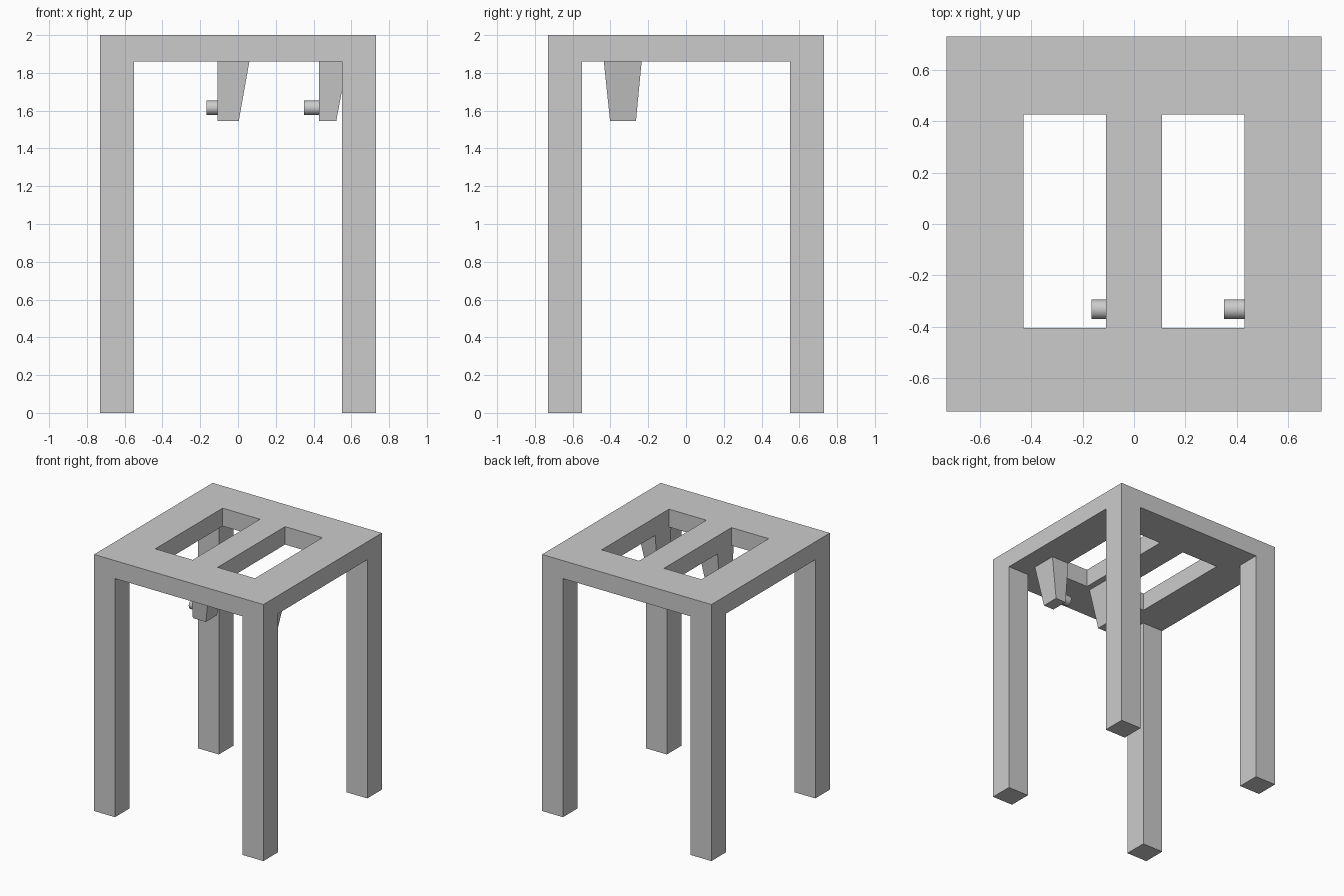
import bpy, bmesh, math

cube = bpy.data.objects.get("Cube")
if cube:
    bpy.data.objects.remove(cube, do_unlink=True)

grey = bpy.data.materials.new("plain_grey")
grey.use_nodes = True
colour = (0.6, 0.6, 0.6, 1)
grey.diffuse_color = colour
grey.node_tree.nodes["Principled BSDF"].inputs["Base Color"].default_value = colour

HALF, HEIGHT, UNDERSIDE, LEG = 0.73, 2.0, 1.86, 0.18


def finish(name, bm):
    bmesh.ops.recalc_face_normals(bm, faces=bm.faces)
    mesh = bpy.data.meshes.new(name)
    bm.to_mesh(mesh)
    bm.free()
    mesh.materials.append(grey)
    obj = bpy.data.objects.new(name, mesh)
    bpy.context.collection.objects.link(obj)
    return obj


def frustum(name, bottom, top, z0, z1):
    """Block between two rectangles given as (x0, x1, y0, y1)."""
    bm = bmesh.new()
    rings = []
    for (x0, x1, y0, y1), z in ((bottom, z0), (top, z1)):
        corners = ((x0, y0), (x1, y0), (x1, y1), (x0, y1))
        rings.append([bm.verts.new((x, y, z)) for x, y in corners])
    low, high = rings
    bm.faces.new(low[::-1])
    bm.faces.new(high)
    for i in range(4):
        j = (i + 1) % 4
        bm.faces.new((low[i], low[j], high[j], high[i]))
    return finish(name, bm)


# Table frame: a grid of cells with two slots left open, top and four legs in one shell
xs = (-HALF, LEG - HALF, -0.43, -0.108, 0.108, 0.43, HALF - LEG, HALF)
ys = (-HALF, LEG - HALF, -0.405, 0.425, HALF - LEG, HALF)
bm = bmesh.new()
grid = [[bm.verts.new((x, y, UNDERSIDE)) for y in ys] for x in xs]
leg_faces = []
for i in range(len(xs) - 1):
    for j in range(len(ys) - 1):
        if i in (2, 4) and j == 2:
            continue
        face = bm.faces.new((grid[i][j], grid[i + 1][j], grid[i + 1][j + 1], grid[i][j + 1]))
        if i in (0, len(xs) - 2) and j in (0, len(ys) - 2):
            leg_faces.append(face)
# Thicken the top upward, then pull the legs down to the floor
slab = bmesh.ops.extrude_face_region(bm, geom=bm.faces[:], use_keep_orig=True)
for v in (g for g in slab["geom"] if isinstance(g, bmesh.types.BMVert)):
    v.co.z = HEIGHT
for face in leg_faces:
    leg = bmesh.ops.extrude_face_region(bm, geom=[face])
    for v in (g for g in leg["geom"] if isinstance(g, bmesh.types.BMVert)):
        v.co.z = 0
    if face.is_valid:
        bmesh.ops.delete(bm, geom=[face], context="FACES_ONLY")
bmesh.ops.dissolve_limit(bm, angle_limit=math.radians(1), verts=bm.verts, edges=bm.edges)
finish("table_frame", bm)

# Tapered brackets under the top, each with a round peg pointing right
PEG_Y, PEG_Z, PEG_RADIUS = -0.332, 1.615, 0.038
for side, x, foot, head, peg in (("right", -0.108, 0.112, 0.168, 0.058),
                                 ("left", 0.43, 0.09, 0.15, 0.08)):
    frustum(side + "_bracket", (x, x + foot, -0.402, -0.265),
            (x, x + head, -0.435, -0.235), 1.545, UNDERSIDE)
    bpy.ops.mesh.primitive_cylinder_add(vertices=32, radius=PEG_RADIUS, depth=peg,
                                        location=(x - peg / 2, PEG_Y, PEG_Z),
                                        rotation=(0, math.pi / 2, 0))
    pin = bpy.context.object
    pin.name = side + "_peg"
    pin.data.materials.append(grey)
    bpy.ops.object.shade_smooth_by_angle()
